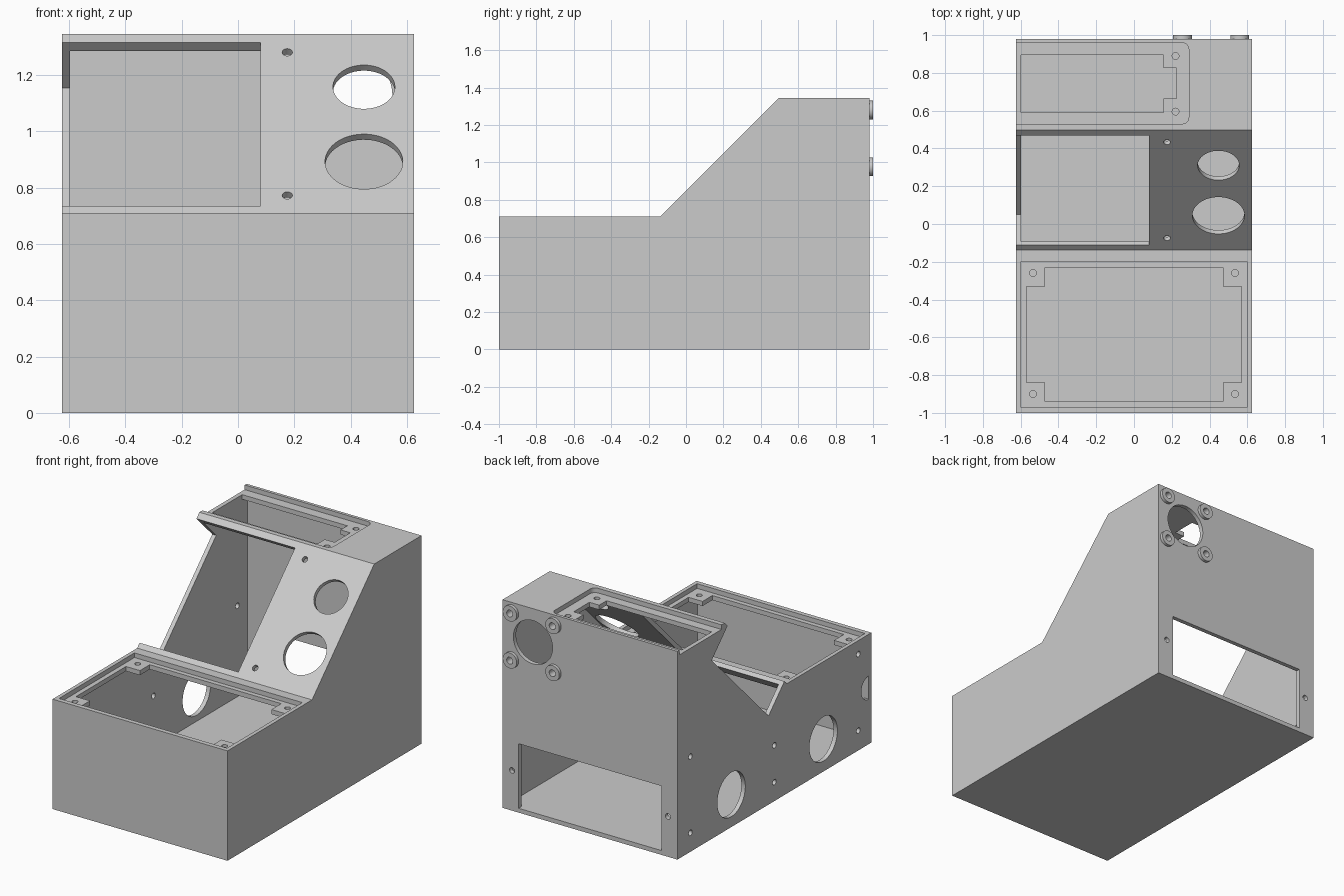
import bpy, bmesh, math
from mathutils import Vector

if "Cube" in bpy.data.objects:
    bpy.data.objects.remove(bpy.data.objects["Cube"], do_unlink=True)

grey = bpy.data.materials.new("plain_grey")
grey.use_nodes = True
COLOUR = (0.6, 0.6, 0.6, 1)
grey.diffuse_color = COLOUR
grey.node_tree.nodes["Principled BSDF"].inputs["Base Color"].default_value = COLOUR

W, WALL = 0.625, 0.028            # half width, wall thickness
FRONT, BACK = -1.0, 0.98
LOW, HIGH, RISE = 0.71, 1.345, 0.847   # deck heights; slope is z = y + RISE
RECESS, DECK = 0.03, 0.06
SLOPE_OUT = Vector((0, -1, 1)).normalized()


def prism(name, points, along):
    """Solid made by sweeping a flat outline along a vector."""
    bm = bmesh.new()
    face = bm.faces.new([bm.verts.new(p) for p in points])
    top = bmesh.ops.extrude_face_region(bm, geom=[face])["geom"]
    bmesh.ops.translate(bm, vec=Vector(along),
                        verts=[v for v in top if isinstance(v, bmesh.types.BMVert)])
    bmesh.ops.recalc_face_normals(bm, faces=bm.faces)
    mesh = bpy.data.meshes.new(name)
    bm.to_mesh(mesh)
    bm.free()
    mesh.materials.append(grey)
    ob = bpy.data.objects.new(name, mesh)
    bpy.context.collection.objects.link(ob)
    return ob


def side_prism(name, outline, x0, x1):
    return prism(name, [(x0, y, z) for y, z in outline], (x1 - x0, 0, 0))


def plan_prism(name, outline, z0, z1):
    return prism(name, [(x, y, z0) for x, y in outline], (0, 0, z1 - z0))


def box(name, x0, x1, y0, y1, z0, z1):
    return plan_prism(name, [(x0, y0), (x1, y0), (x1, y1), (x0, y1)], z0, z1)


def rod(name, centre, axis, radius, half, sides=48):
    axis, centre = Vector(axis).normalized(), Vector(centre)
    u = axis.orthogonal().normalized()
    v = axis.cross(u)
    turns = [math.tau * i / sides for i in range(sides)]
    ring = [centre - axis * half + (u * math.cos(t) + v * math.sin(t)) * radius for t in turns]
    return prism(name, ring, axis * 2 * half)


def combine(tool, operation="DIFFERENCE"):
    """Apply a boolean to the body and discard the tool."""
    tool.hide_render = True
    mod = body.modifiers.new("cut", "BOOLEAN")
    mod.operation, mod.solver, mod.object = operation, "EXACT", tool
    bpy.context.view_layer.objects.active = body
    bpy.ops.object.modifier_apply(modifier=mod.name)
    bpy.data.objects.remove(tool, do_unlink=True)


# Outer shell and hollow interior
def shell_outline(front, back, floor, low, high, rise):
    return [(front, floor), (back, floor), (back, high),
            (high - rise, high), (low - rise, low), (front, low)]


body = side_prism("console_housing", shell_outline(FRONT, BACK, 0, LOW, HIGH, RISE), -W, W)
combine(side_prism("cavity", shell_outline(
    FRONT + WALL, BACK - WALL, WALL, LOW - DECK, HIGH - DECK,
    RISE - WALL * math.sqrt(2)), -W + WALL, W - WALL))

# Lower deck: lid recess, opening with corner tabs, screw holes
combine(box("lid_recess", -0.6, 0.6, -0.97, -0.2, LOW - RECESS, LOW + 0.1))
mid = -0.585
quarter = [(0.57, 0.255), (0.47, 0.255), (0.47, 0.355)]
outline = []
for sx, sy in ((1, 1), (-1, 1), (-1, -1), (1, -1)):
    corner = [(sx * x, mid + sy * y) for x, y in quarter]
    outline += corner if sx * sy > 0 else corner[::-1]
combine(plan_prism("lid_opening", outline, LOW - 0.1, LOW + 0.1))
for x in (-0.535, 0.535):
    for y in (-0.26, -0.9):
        combine(rod("lid_screw", (x, y, LOW - 0.05), (0, 0, 1), 0.018, 0.08, 24))

# Upper deck: recess open at one end with rounded far corners, and its opening
rounded = [(-0.7, 0.53)]
R = 0.035
for cy, start in ((0.53 + R, -90), (0.96 - R, 0)):
    for step in range(7):
        a = math.radians(start + 15 * step)
        rounded.append((0.29 - R + R * math.cos(a), cy + R * math.sin(a)))
rounded.append((-0.7, 0.96))
combine(plan_prism("slide_recess", rounded, HIGH - RECESS, HIGH + 0.1))
combine(box("slide_opening", -W + WALL, 0.155, 0.59, 0.895, HIGH - 0.1, HIGH))
combine(box("slide_opening_step", 0.1, 0.225, 0.665, 0.825, HIGH - 0.1, HIGH))
for y in (0.595, 0.89):
    combine(rod("slide_screw", (0.22, y, HIGH - 0.05), (0, 0, 1), 0.018, 0.08, 24))

# Slanted panel: screen pocket that breaks through one side wall
z0, z1, deep = 0.735, 1.315, 0.162
pocket = [(z0 - RISE - 0.05, z0 + 0.05), (z0 - RISE + deep, z0 - deep),
          (z1 - RISE + deep, z1 - deep), (z1 - RISE - 0.05, z1 + 0.05)]
combine(side_prism("screen_pocket", pocket, -0.7, 0.08))

# Slanted panel: round openings and screw holes
for x, z, r in ((0.447, 1.157, 0.11), (0.447, 0.892, 0.138),
                (0.175, 1.28, 0.018), (0.175, 0.772, 0.018)):
    combine(rod("panel_hole", (x, z - RISE, z), SLOPE_OUT, r, 0.06))

# Back wall: fan hole with four drilled bosses
FAN_X, FAN_Z, PITCH = 0.408, 1.128, 0.152
for sx in (-1, 1):
    for sz in (-1, 1):
        x, z = FAN_X + sx * PITCH, FAN_Z + sz * PITCH
        combine(rod("fan_boss", (x, 0.985, z), (0, 1, 0), 0.05, 0.015), "UNION")
        combine(rod("fan_boss_hole", (x, 1, z), (0, 1, 0), 0.022, 0.055, 24))
combine(rod("fan_hole", (FAN_X, BACK, FAN_Z), (0, 1, 0), 0.14, 0.06))

# Back wall: rectangular opening and its screw holes
combine(box("back_opening", -0.51, 0.51, 0.9, 1.1, WALL, 0.445))
for x in (-0.557, 0.557):
    combine(rod("back_screw", (x, BACK, 0.26), (0, 1, 0), 0.018, 0.06, 24))

# Side wall: round ports, half-round port at the front, screw holes
for y in (0.43, -0.51):
    combine(rod("side_port", (-W, y, 0.21), (1, 0, 0), 0.143, 0.06))
half_round = [(FRONT + WALL + 0.075 * math.cos(math.radians(a)),
               0.366 + 0.075 * math.sin(math.radians(a))) for a in range(-90, 91, 10)]
combine(side_prism("front_side_port", half_round, -W - 0.05, -W + 0.06))
for y, z in ((0.847, 0.615), (0.847, 0.122), (-0.01, 0.36),
             (-0.01, 0.122), (-0.867, 0.622), (-0.867, 0.128)):
    combine(rod("side_screw", (-W, y, z), (1, 0, 0), 0.018, 0.06, 24))

# Smooth the round holes, keep edges crisp
bpy.ops.object.select_all(action="DESELECT")
body.select_set(True)
bpy.context.view_layer.objects.active = body
bpy.ops.object.shade_smooth_by_angle(angle=math.radians(30))
